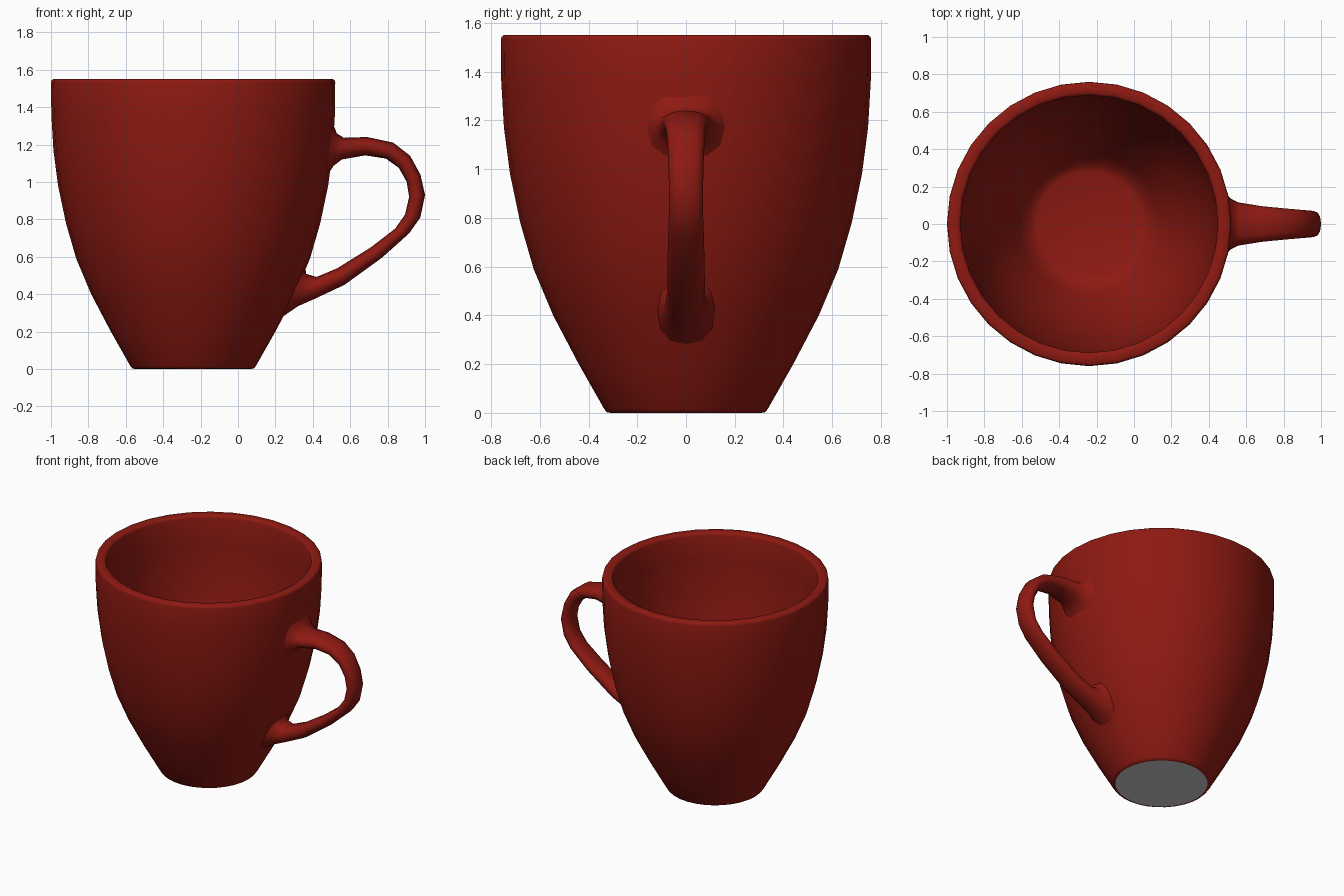
import bpy, bmesh
from math import sin, cos, pi

if "Cube" in bpy.data.objects:
    bpy.data.objects.remove(bpy.data.objects["Cube"])

CX = -0.24      # axis of the cup
SEGS = 32

red = bpy.data.materials.new("red_glaze")
red.diffuse_color = (0.27, 0.01, 0.006, 1)
red.use_nodes = True
red.node_tree.nodes["Principled BSDF"].inputs["Base Color"].default_value = red.diffuse_color


def finish(name, bm, mat=None, angle=50):
    bmesh.ops.recalc_face_normals(bm, faces=bm.faces)
    mesh = bpy.data.meshes.new(name)
    bm.to_mesh(mesh)
    bm.free()
    ob = bpy.data.objects.new(name, mesh)
    bpy.context.collection.objects.link(ob)
    if mat:
        mesh.materials.append(mat)
    bpy.ops.object.select_all(action='DESELECT')
    ob.select_set(True)
    bpy.context.view_layer.objects.active = ob
    bpy.ops.object.shade_smooth_by_angle(angle=angle * pi / 180)
    return ob


def bridge(bm, rings):
    for a, b in zip(rings, rings[1:]):
        n = len(a)
        for i in range(n):
            j = (i + 1) % n
            bm.faces.new((a[i], a[j], b[j], b[i]))


# cup: outer wall, rounded rim, inner wall and floor as one lathe profile (r, z)
profile = [(0.31, 0), (0.325, 0.003), (0.335, 0.015), (0.44, 0.2), (0.545, 0.4),
           (0.625, 0.59), (0.68, 0.78), (0.722, 0.98), (0.747, 1.17), (0.758, 1.36),
           (0.76, 1.53), (0.757, 1.543), (0.747, 1.55),
           (0.705, 1.55), (0.693, 1.544), (0.688, 1.53),
           (0.686, 1.36), (0.675, 1.17), (0.652, 0.98), (0.613, 0.78), (0.56, 0.59),
           (0.48, 0.4), (0.375, 0.2), (0.32, 0.115), (0.28, 0.1)]
bm = bmesh.new()
rings = [[bm.verts.new((CX + r * cos(2 * pi * i / SEGS), r * sin(2 * pi * i / SEGS), z))
          for i in range(SEGS)] for r, z in profile]
bridge(bm, rings)
bm.faces.new(rings[-1])
finish("cup", bm, red)

# unglazed grey underside
bm = bmesh.new()
bm.faces.new([bm.verts.new((CX + 0.31 * cos(2 * pi * i / SEGS),
                            -0.31 * sin(2 * pi * i / SEGS), 0)) for i in range(SEGS)])
base = finish("base", bm)
if base.data.polygons[0].normal.z > 0:
    base.data.flip_normals()

# handle: each section gives outer x, z, inner x, z and half width, flared at both ends
sections = [(0.505, 1.32, 0.475, 1.03, 0.16), (0.528, 1.26, 0.51, 1.085, 0.135),
            (0.565, 1.236, 0.555, 1.12, 0.115), (0.69, 1.24, 0.68, 1.142, 0.095),
            (0.83, 1.21, 0.79, 1.125, 0.083), (0.92, 1.14, 0.86, 1.075, 0.076),
            (0.975, 1.04, 0.902, 1.0, 0.072), (1.0, 0.93, 0.915, 0.92, 0.07),
            (0.975, 0.81, 0.893, 0.825, 0.07), (0.915, 0.725, 0.84, 0.75, 0.073),
            (0.77, 0.595, 0.71, 0.65, 0.076), (0.57, 0.45, 0.53, 0.538, 0.078),
            (0.41, 0.375, 0.42, 0.492, 0.085), (0.32, 0.335, 0.365, 0.508, 0.1),
            (0.24, 0.28, 0.355, 0.57, 0.12)]
bm = bmesh.new()
rings = []
for ox, oz, ix, iz, w in sections:
    ring = []
    for k in range(12):
        c, s = cos(2 * pi * k / 12), sin(2 * pi * k / 12)
        # slightly squared oval
        c, s = [abs(v) ** 0.85 * (1 if v > 0 else -1) for v in (c, s)]
        ring.append(bm.verts.new(((ox + ix) / 2 + c * (ox - ix) / 2, s * w,
                                  (oz + iz) / 2 + c * (oz - iz) / 2)))
    rings.append(ring)
bridge(bm, rings)
finish("handle", bm, red, 80)
